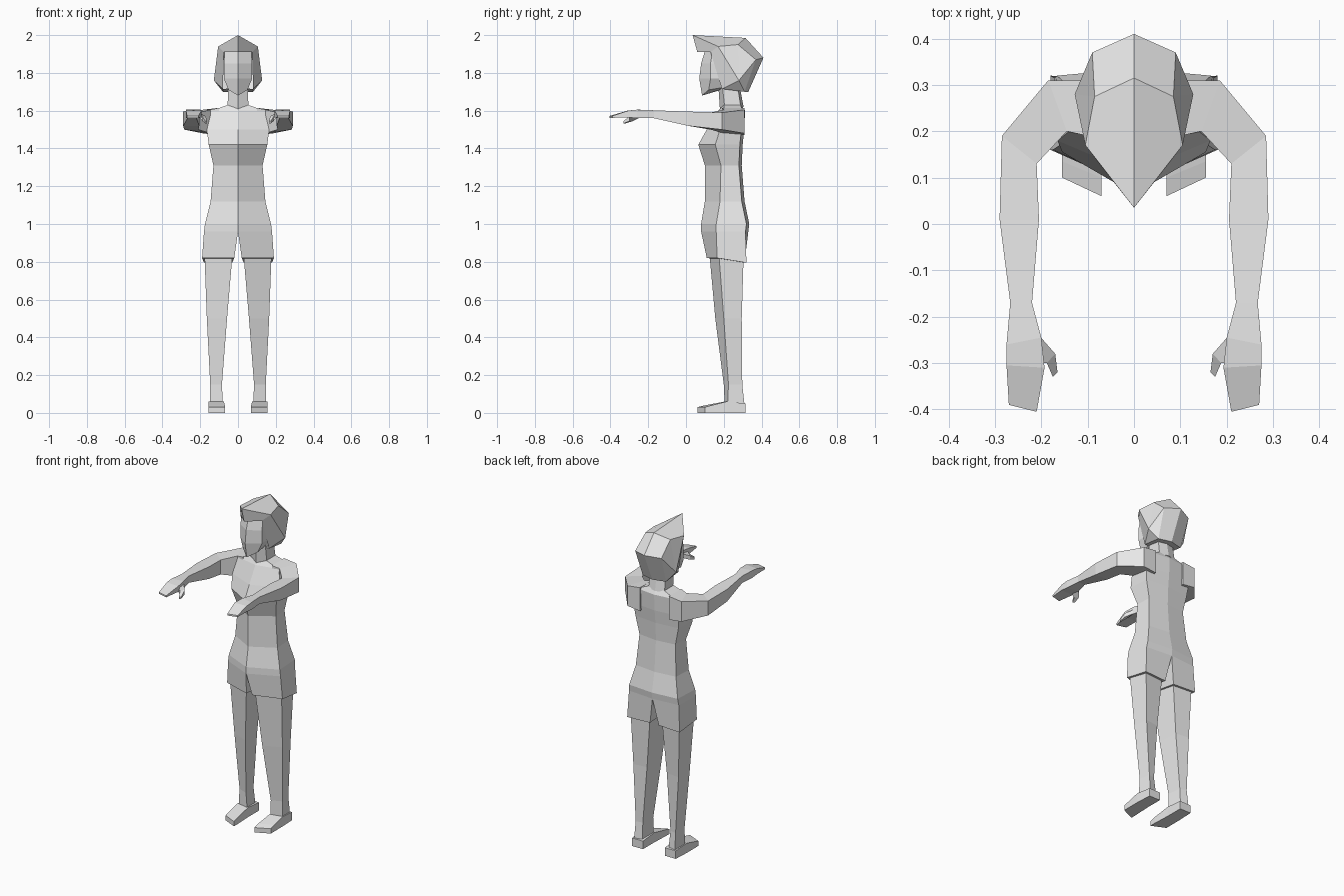
import bpy
import bmesh

cube = bpy.data.objects.get("Cube")
if cube:
    bpy.data.objects.remove(cube, do_unlink=True)

grey = bpy.data.materials.new("light_grey")
grey.use_nodes = True
grey.diffuse_color = (.8, .8, .8, 1)
grey.node_tree.nodes["Principled BSDF"].inputs["Base Color"].default_value = grey.diffuse_color


def mirrored_part(name, points, faces):
    """Build the left half, reflect it to the right and weld the centre line."""
    bm = bmesh.new()
    for side in (1, -1):
        verts = [bm.verts.new((side * x, y, z)) for x, y, z in points]
        for face in faces:
            bm.faces.new([verts[i] for i in face])
    bmesh.ops.remove_doubles(bm, verts=bm.verts[:], dist=.0005)
    bmesh.ops.recalc_face_normals(bm, faces=bm.faces[:])
    mesh = bpy.data.meshes.new(name)
    bm.to_mesh(mesh)
    bm.free()
    mesh.materials.append(grey)
    obj = bpy.data.objects.new(name, mesh)
    bpy.context.collection.objects.link(obj)
    return obj


def loft(name, rings, closed=True, cap_start=True, cap_end=True):
    """Skin a list of equally sized rings; open rings start and end on the centre line."""
    count = len(rings[0])
    points = [point for ring in rings for point in ring]
    faces = []
    for r in range(len(rings) - 1):
        for i in range(count if closed else count - 1):
            j = (i + 1) % count
            low, high = r * count, (r + 1) * count
            faces.append((low + i, low + j, high + j, high + i))
    if cap_start:
        faces.append(tuple(range(count)))
    if cap_end:
        faces.append(tuple(range(len(points) - count, len(points))))
    return mirrored_part(name, points, faces)


def half_section(z, width, front, side, back):
    """Half of a torso section: front centre, front corner, back corner, back centre."""
    return [(0, front, z), (width, side, z), (width * .95, back - .015, z), (0, back, z)]


def leg_section(z, inner, outer, front, side, back, drop=0):
    """Four-sided leg section, its inner front corner forward, its back lowered by drop."""
    return [(inner, front, z), (outer, side, z),
            (outer - .01, back, z - drop), (inner + .01, back - .01, z - drop)]


def limb_section(inner, outer, bottom, top):
    """Upright four-sided section between an inner and an outer plan position."""
    return [(*inner, bottom), (*outer, bottom), (*outer, top), (*inner, top)]


# Torso from the crotch up to the base of the neck
crotch = half_section(.96, .18, .08, .16, .33)
loft("torso", [
    crotch,
    half_section(1.0, .175, .08, .16, .335),
    half_section(1.12, .145, .1, .18, .31),
    half_section(1.31, .13, .1, .185, .295),
    half_section(1.42, .155, .065, .155, .3),
    half_section(1.5, .165, .11, .18, .308),
    half_section(1.6, .14, .17, .2, .313),
    [(0, .18, 1.61), (.055, .2, 1.63), (.055, .29, 1.63), (0, .3, 1.62)],
], closed=False, cap_start=False)

# Shorts, splitting into two leg openings below the crotch
loft("shorts", [crotch, leg_section(.82, .02, .19, .11, .165, .32, drop=.025)],
     cap_start=False)

# Legs
loft("legs", [
    leg_section(.83, .03, .177, .125, .175, .305),
    leg_section(.5, .058, .165, .155, .2, .295),
    leg_section(.15, .085, .147, .2, .225, .298),
    leg_section(.04, .08, .15, .205, .22, .31),
])

# Feet, from the toes to the heel
loft("feet", [
    limb_section((.07, .06), (.155, .1), 0, .03),
    limb_section((.07, .1), (.155, .135), 0, .04),
    limb_section((.075, .205), (.155, .215), 0, .06),
    limb_section((.075, .315), (.15, .315), 0, .05),
])

# Arms reaching forward, from the shoulder to the fingertips
loft("arms", [
    limb_section((.1, .19), (.1, .31), 1.47, 1.615),
    limb_section((.145, .2), (.185, .31), 1.48, 1.605),
    limb_section((.21, .13), (.285, .19), 1.5, 1.59),
    limb_section((.205, .01), (.29, .01), 1.52, 1.595),
    limb_section((.22, -.17), (.267, -.17), 1.56, 1.602),
    limb_section((.2, -.245), (.275, -.26), 1.56, 1.605),
    limb_section((.193, -.31), (.275, -.305), 1.565, 1.6),
    limb_section((.21, -.405), (.27, -.39), 1.562, 1.572),
])

# Thumbs
loft("thumbs", [
    limb_section((.205, -.24), (.205, -.3), 1.565, 1.59),
    limb_section((.17, -.28), (.188, -.3), 1.545, 1.57),
    limb_section((.165, -.32), (.175, -.33), 1.533, 1.545),
])

# Neck
loft("neck", [
    [(0, .18, 1.6), (.055, .205, 1.62), (.055, .29, 1.62), (0, .305, 1.62)],
    [(0, .17, 1.75), (.052, .19, 1.75), (.052, .27, 1.75), (0, .28, 1.75)],
], closed=False)

# Head with a pointed chin
loft("head", [
    half_section(1.915, .07, .1, .14, .3),
    half_section(1.85, .075, .08, .13, .3),
    half_section(1.77, .075, .07, .13, .28),
    [(0, .085, 1.68), (.05, .12, 1.71), (.05, .21, 1.725), (0, .22, 1.72)],
], closed=False)

# Faceted hair with a pointed fringe
hair = {
    "peak": (0, .035, 2), "crown": (0, .315, 1.985),
    "crown_side": (.085, .275, 1.95), "temple": (.105, .17, 1.94),
    "back_side": (.09, .37, 1.87), "back": (0, .41, 1.88),
    "cheek": (.128, .28, 1.76), "nape": (0, .33, 1.7),
    "nape_side": (.08, .31, 1.7), "jaw": (.08, .19, 1.715),
    "under": (0, .19, 1.72), "fringe": (0, .06, 1.91),
    "fringe_side": (.075, .13, 1.91), "forehead": (0, .14, 1.91),
}
hair_faces = [
    "peak crown crown_side temple",
    "crown back back_side crown_side",
    "crown_side back_side cheek",
    "crown_side cheek temple",
    "back_side nape_side cheek",
    "back nape nape_side back_side",
    "temple cheek jaw fringe_side",
    "cheek nape_side jaw",
    "nape under jaw nape_side",
    "peak temple fringe_side fringe",
    "fringe fringe_side forehead",
]
keys = list(hair)
mirrored_part("hair", list(hair.values()),
              [[keys.index(word) for word in face.split()] for face in hair_faces])
